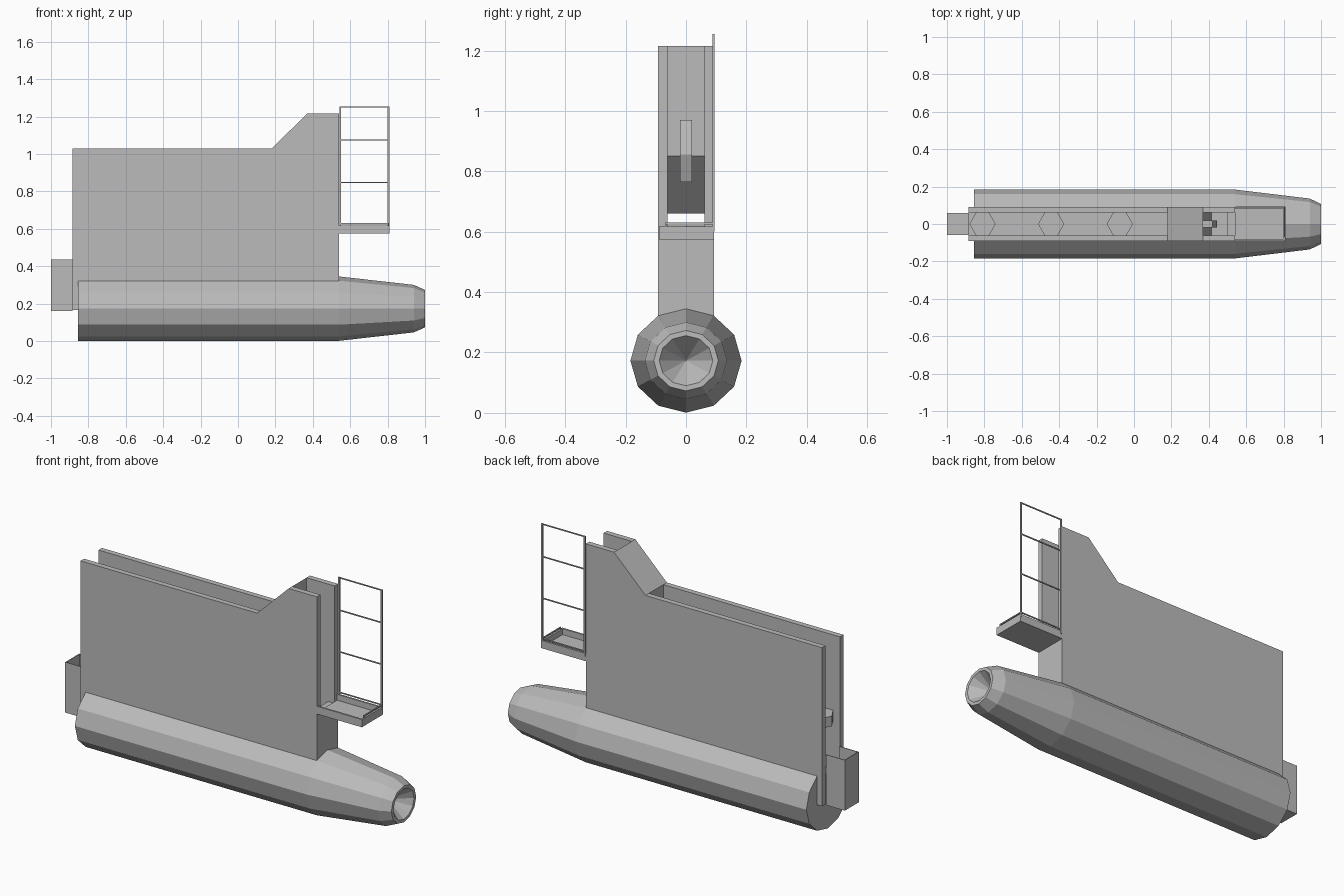
import bpy, math
from mathutils import Vector

cube = bpy.data.objects.get("Cube")
if cube:
    bpy.data.objects.remove(cube, do_unlink=True)

grey = bpy.data.materials.new("plain_grey")
grey.use_nodes = True
grey.diffuse_color = (0.5, 0.5, 0.5, 1)
grey.node_tree.nodes["Principled BSDF"].inputs["Base Color"].default_value = (0.5, 0.5, 0.5, 1)


def make(name, verts, faces):
    mesh = bpy.data.meshes.new(name)
    mesh.from_pydata(verts, [], faces)
    mesh.materials.append(grey)
    obj = bpy.data.objects.new(name, mesh)
    bpy.context.collection.objects.link(obj)
    return obj


def side_prism(name, profile, y0, y1):
    """Extrude a clockwise x-z outline from y0 to y1."""
    n = len(profile)
    verts = [(x, y, z) for y in (y0, y1) for x, z in profile]
    faces = [tuple(reversed(range(n))), tuple(range(n, 2 * n))]
    faces += [(i, (i + 1) % n, (i + 1) % n + n, i + n) for i in range(n)]
    return make(name, verts, faces)


def box(name, x0, x1, y0, y1, z0, z1):
    return side_prism(name, [(x0, z0), (x0, z1), (x1, z1), (x1, z0)], y0, y1)


# Twelve-sided hull with tapered nose and conical mouth
SIDES = 12
rings = [(-0.855, 0.172), (0.54, 0.172), (0.94, 0.127), (1.0, 0.1), (1.0, 0.083)]
verts = []
for x, r in rings:
    for i in range(SIDES):
        a = math.tau * i / SIDES
        verts.append((x, 1.07 * r * math.cos(a), 0.173 + r * math.sin(a)))
apex = len(verts)
verts.append((0.9, 0, 0.173))
faces = [tuple(reversed(range(SIDES)))]
for k in range(len(rings) - 1):
    for i in range(SIDES):
        j = (i + 1) % SIDES
        a, b = k * SIDES, (k + 1) * SIDES
        faces.append((a + i, a + j, b + j, b + i))
last = (len(rings) - 1) * SIDES
faces += [(last + i, last + (i + 1) % SIDES, apex) for i in range(SIDES)]
make("hull", verts, faces)

# Pair of tall side walls
outline = [(-0.885, 0.165), (-0.885, 1.03), (0.18, 1.03), (0.37, 1.215), (0.54, 1.215), (0.54, 0.165)]
for name, side in (("right_wall", -1), ("left_wall", 1)):
    y0, y1 = sorted((side * 0.062, side * 0.092))
    side_prism(name, outline, y0, y1)

# Parts between the walls
side_prism("bridge_block", [(0.18, 0.66), (0.18, 1.03), (0.37, 1.215), (0.37, 0.85)], -0.062, 0.062)
box("front_closure", 0.5, 0.54, -0.062, 0.062, 0.165, 0.575)
box("channel_floor", -0.885, 0.5, -0.062, 0.062, 0.33, 0.36)
side_prism("floor_step", [(0.37, 0.36), (0.37, 0.56), (0.415, 0.36)], -0.062, 0.062)
side_prism("lever", [(0.37, 0.83), (0.37, 0.97), (0.42, 0.97), (0.445, 0.855), (0.41, 0.765)], -0.02, 0.02)

# Hexagonal plates spaced along the channel
for n in range(3):
    cx = -0.81 + 0.367 * n
    hexagon = [(cx + 0.07 * math.cos(math.tau * i / 6), 0.07 * math.sin(math.tau * i / 6)) for i in range(6)]
    v = [(x, y, z) for z in (0.565, 0.62) for x, y in hexagon]
    f = [(5, 4, 3, 2, 1, 0), (6, 7, 8, 9, 10, 11)]
    f += [(i, (i + 1) % 6, (i + 1) % 6 + 6, i + 6) for i in range(6)]
    make(f"hex_plate_{n + 1}", v, f)

# Open-topped rear bin
T = 0.004
box("bin_floor", -1.0, -0.885, -0.06, 0.06, 0.16, 0.165)
box("bin_back", -1.0, -1.0 + T, -0.06, 0.06, 0.16, 0.435)
for name, y in (("bin_right", -0.06), ("bin_left", 0.06 - T)):
    box(name, -1.0, -0.885, y, y + T, 0.16, 0.435)

# Tray platform with a low rim
box("tray_floor", 0.54, 0.81, -0.09, 0.092, 0.575, 0.585)
for name, y in (("tray_right_rim", -0.09), ("tray_left_rim", 0.082)):
    box(name, 0.54, 0.81, y, y + 0.01, 0.575, 0.617)
box("tray_end_rim", 0.8, 0.81, -0.09, 0.092, 0.575, 0.617)
box("tray_end_bar", 0.802, 0.808, -0.07, 0.09, 0.624, 0.63)
box("tray_bar_post", 0.802, 0.808, -0.07, -0.064, 0.615, 0.63)

# Tall thin rail frame
for name, x in (("rail_post_inner", 0.542), ("rail_post_outer", 0.8)):
    box(name, x, x + 0.009, 0.087, 0.094, 0.6, 1.255)
for n, z in enumerate((0.624, 0.845, 1.072, 1.249)):
    box(f"rail_bar_{n + 1}", 0.545, 0.805, 0.088, 0.093, z, z + 0.006)
